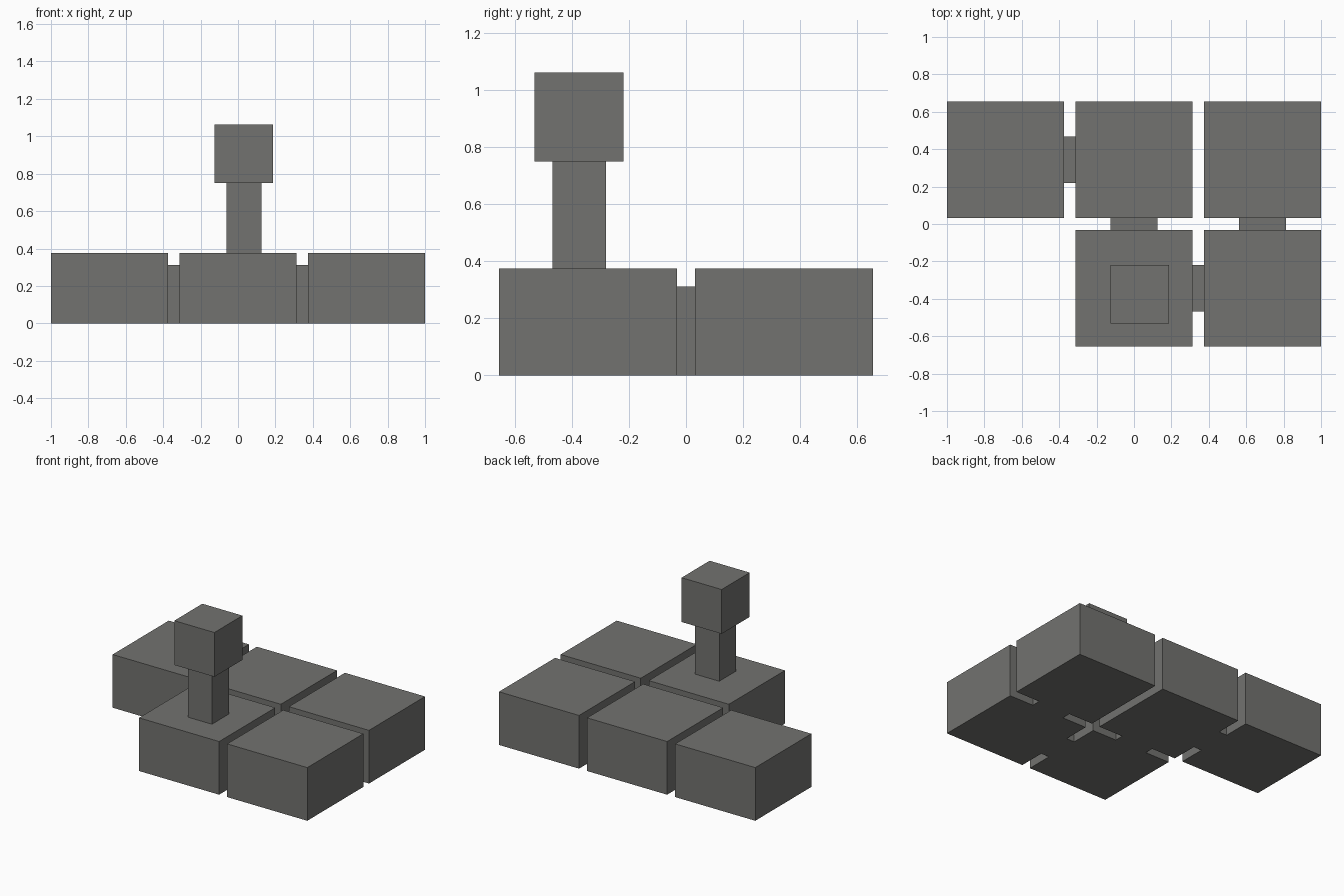
import bpy

cube = bpy.data.objects.get("Cube")
if cube:
    bpy.data.objects.remove(cube, do_unlink=True)

U = 2 / 32  # module size

stone = bpy.data.materials.new("dark_grey_stone")
stone.use_nodes = True
COLOR = (0.17, 0.17, 0.16, 1)
stone.diffuse_color = COLOR
stone.node_tree.nodes["Principled BSDF"].inputs["Base Color"].default_value = COLOR


def box(name, x, y, z, sx, sy, sz):
    """Box centred on x, y with its base at z, in modules."""
    bpy.ops.mesh.primitive_cube_add(size=1, location=(x * U, y * U, (z + sz / 2) * U))
    obj = bpy.context.object
    obj.name = name
    obj.scale = (sx * U, sy * U, sz * U)
    bpy.ops.object.transform_apply(location=False, rotation=False, scale=True)
    obj.data.materials.append(stone)
    return obj


ROOM, GAP, HEIGHT = 10, 1, 6
PITCH = ROOM + GAP
COL = {"left": PITCH, "middle": 0, "right": -PITCH}
ROW = {"front": -PITCH / 2, "back": PITCH / 2}

# Room blocks, with the front right corner left open
for row, y in ROW.items():
    for col, x in COL.items():
        if (row, col) != ("front", "right"):
            box(f"{row}_{col}_room", x, y, 0, ROOM, ROOM, HEIGHT)

# Low passages joining neighbouring rooms
box("back_right_passage", -PITCH / 2, ROW["back"], 0, GAP, 4, 5)
box("front_left_passage", PITCH / 2, ROW["front"], 0, GAP, 4, 5)
for col in ("middle", "left"):
    box(f"{col}_passage", COL[col], 0, 0, 4, GAP, 5)

# Tower on the front middle room
TOWER_X, TOWER_Y = 0.5, -6
box("tower_shaft", TOWER_X, TOWER_Y, HEIGHT, 3, 3, 6)
box("tower_head", TOWER_X, TOWER_Y, HEIGHT + 6, 5, 5, 5)
